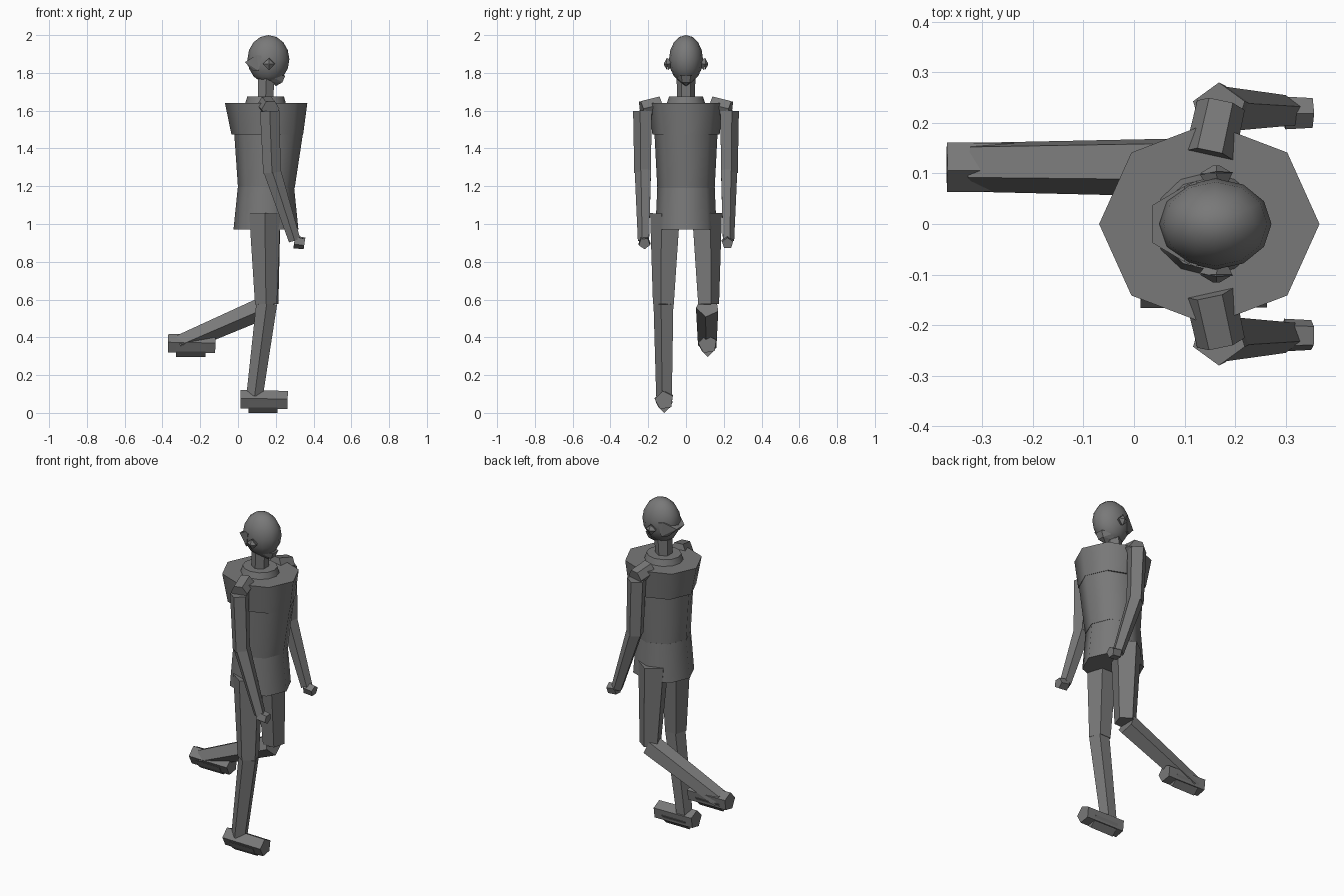
import bpy, bmesh, math
from mathutils import Vector

cube = bpy.data.objects.get("Cube")
if cube:
    bpy.data.objects.remove(cube)

grey = bpy.data.materials.new("mid_grey")
grey.use_nodes = True
GREY = (0.19, 0.19, 0.19, 1)
grey.diffuse_color = GREY
grey.node_tree.nodes["Principled BSDF"].inputs["Base Color"].default_value = GREY


def finish(name, bm, smooth_angle=None):
    bmesh.ops.recalc_face_normals(bm, faces=bm.faces)
    mesh = bpy.data.meshes.new(name)
    bm.to_mesh(mesh)
    bm.free()
    mesh.materials.append(grey)
    obj = bpy.data.objects.new(name, mesh)
    bpy.context.collection.objects.link(obj)
    if smooth_angle:
        bpy.ops.object.select_all(action='DESELECT')
        obj.select_set(True)
        bpy.context.view_layer.objects.active = obj
        bpy.ops.object.shade_smooth_by_angle(angle=math.radians(smooth_angle))
    return obj


def skin(name, rings, smooth_angle=None):
    """Closed skin over a list of rings with equal point counts."""
    bm = bmesh.new()
    loops = [[bm.verts.new(p) for p in ring] for ring in rings]
    n = len(loops[0])
    for a, b in zip(loops, loops[1:]):
        for i in range(n):
            j = (i + 1) % n
            bm.faces.new((a[i], a[j], b[j], b[i]))
    bm.faces.new(loops[0])
    bm.faces.new(loops[-1])
    return finish(name, bm, smooth_angle)


def limb(name, start, r0, end, r1, ref=(0, 1, 0), roll=0, sides=5):
    """Tapered prism between two points; roll is measured from ref."""
    start, end = Vector(start), Vector(end)
    axis = (end - start).normalized()
    u = Vector(ref)
    u = (u - axis * u.dot(axis)).normalized()
    v = axis.cross(u)
    angles = [math.radians(roll) + math.tau * i / sides for i in range(sides)]
    skin(name, [[c + r * (u * math.cos(a) + v * math.sin(a)) for a in angles]
                for c, r in ((start, r0), (end, r1))])


def oval(cx, rx, ry, z, sides=8):
    return [(cx + rx * math.cos(math.tau * i / sides),
             ry * math.sin(math.tau * i / sides), z) for i in range(sides)]


def hull(name, points):
    """Convex solid through points mirrored across the centre plane."""
    bm = bmesh.new()
    for x, y, z in points:
        for s in ((1, -1) if y else (1,)):
            bm.verts.new((x, y * s, z))
    bmesh.ops.convex_hull(bm, input=bm.verts)
    return finish(name, bm)


# Torso tiers
skin("chest", [oval(0.155, 0.19, 0.178, 1.475), oval(0.149, 0.218, 0.2, 1.64)], 60)
skin("waist", [oval(0.15, 0.15, 0.152, 1.19), oval(0.162, 0.182, 0.167, 1.48)], 60)
skin("hips", [oval(0.148, 0.172, 0.162, 0.97), oval(0.148, 0.149, 0.152, 1.195)], 60)
skin("collar", [oval(0.146, 0.11, 0.105, 1.63, 12), oval(0.146, 0.097, 0.09, 1.675, 12)], 60)
limb("neck", (0.146, 0, 1.66), 0.046, (0.15, 0, 1.77), 0.05, (1, 0, 0), 30, 6)

# Head with visor, chin and ears
bm = bmesh.new()
bmesh.ops.create_uvsphere(bm, u_segments=12, v_segments=8, radius=1)
for vert in bm.verts:
    x, y, z = vert.co
    vert.co = (0.161 + 0.111 * x, 0.09 * y, 1.872 + 0.128 * z)
finish("head", bm, 60)
hull("visor", [(0.036, 0.037, 1.857), (0.08, 0.05, 1.81), (0.1, 0.075, 1.895),
               (0.125, 0.086, 1.89), (0.11, 0.078, 1.81)])
hull("chin", [(0.2, 0, 1.73), (0.25, 0.025, 1.785), (0.235, 0.02, 1.75),
              (0.17, 0.06, 1.785), (0.18, 0.03, 1.75)])

for side, label in ((1, "left"), (-1, "right")):
    out = (0, side, 0)
    limb(label + "_ear", (0.165, 0.075 * side, 1.85), 0.018,
         (0.163, 0.1 * side, 1.847), 0.033, (1, 0, 0), 0, 4)
    limb(label + "_ear_tip", (0.163, 0.1 * side, 1.847), 0.033,
         (0.163, 0.116 * side, 1.847), 0.006, (1, 0, 0), 0, 4)

    # Arms hang with bent elbows
    limb(label + "_shoulder", (0.15, 0.135 * side, 1.632), 0.05,
         (0.172, 0.235 * side, 1.608), 0.048, (1, 0, 0), 0, 6)
    limb(label + "_upper_arm", (0.168, 0.226 * side, 1.598), 0.054,
         (0.18, 0.225 * side, 1.27), 0.049, out)
    limb(label + "_forearm", (0.178, 0.224 * side, 1.29), 0.048,
         (0.3, 0.222 * side, 0.912), 0.033, out)
    limb(label + "_hand", (0.298, 0.22 * side, 0.905), 0.034,
         (0.352, 0.22 * side, 0.897), 0.031, out, 20)

    # Thighs
    limb(label + "_thigh", (0.142, 0.103 * side, 1.055), 0.087,
         (0.152 + 0.004 * side, 0.114 * side, 0.575), 0.061, out)

# Shins: right leg stands, left leg swings back
limb("right_shin", (0.152, -0.114, 0.58), 0.058, (0.088, -0.112, 0.09), 0.046, (0, -1, 0))
limb("left_shin", (0.15, 0.115, 0.565), 0.063, (-0.31, 0.115, 0.365), 0.052, (0, 1, 0), 28)


def foot(label, x, y, z):
    """Long shoe with a shorter sole under its middle."""
    limb(label + "_foot", (x, y, z + 0.07), 0.052, (x + 0.25, y, z + 0.066), 0.051, roll=28)
    skin(label + "_sole", [[(px, y + dy, z + dz) for dy, dz in
                            ((-0.046, 0.06), (-0.03, 0.028), (0, 0), (0.03, 0.028), (0.046, 0.06))]
                           for px in (x + 0.042, x + 0.197)])


foot("right", 0.013, -0.115, 0.0)
foot("left", -0.37, 0.115, 0.297)
